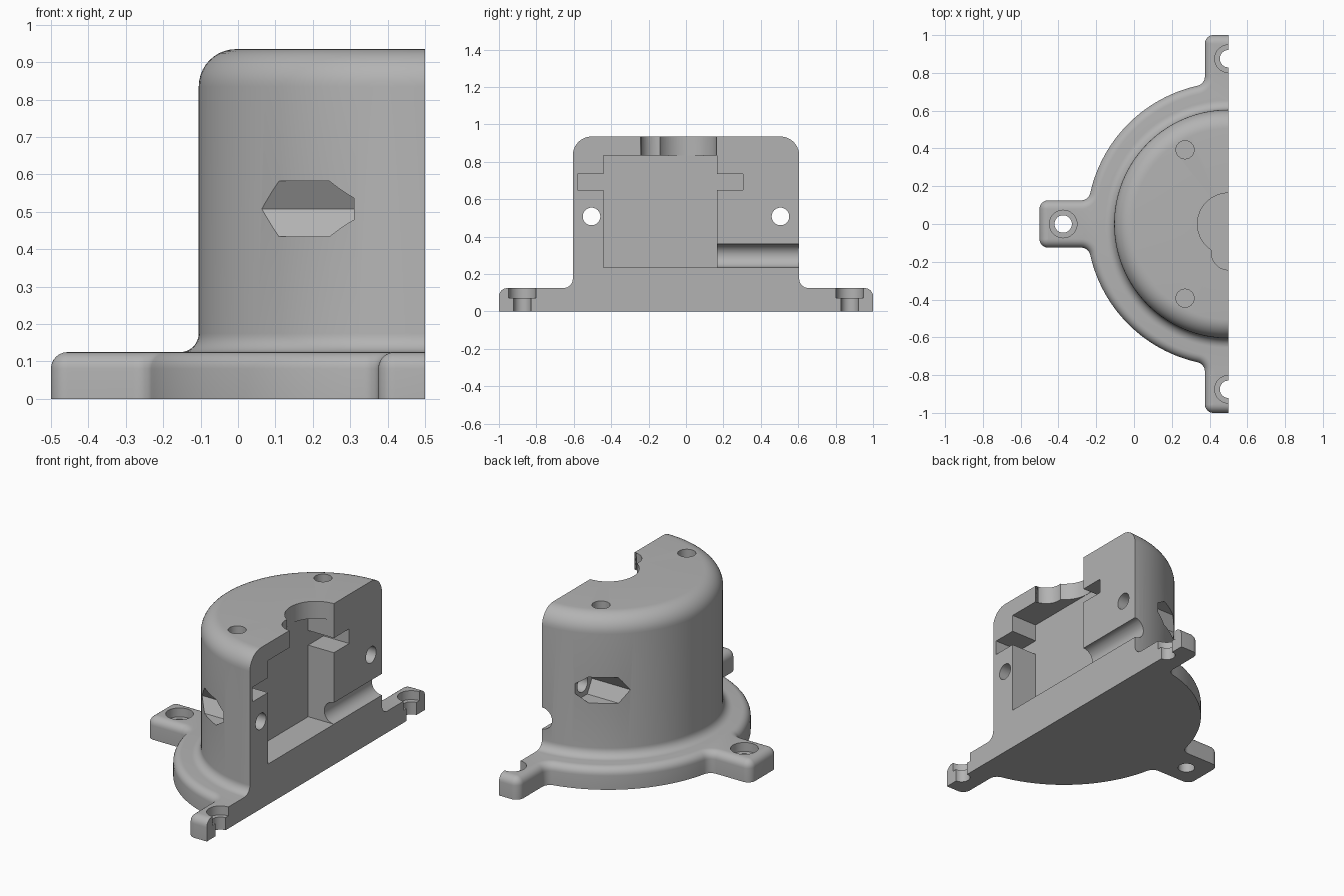
import bpy, bmesh
from math import pi, sin, cos, sqrt, atan2, radians
from mathutils import Matrix, Vector

if "Cube" in bpy.data.objects:
    bpy.data.objects.remove(bpy.data.objects["Cube"], do_unlink=True)

grey = bpy.data.materials.new("plain grey")
grey.use_nodes = True
grey.diffuse_color = (0.45, 0.45, 0.45, 1)
grey.node_tree.nodes["Principled BSDF"].inputs["Base Color"].default_value = (0.45, 0.45, 0.45, 1)

AXIS_X = 0.5          # housing axis, lying in the flat split face
BODY_R, BODY_H = 0.605, 0.935
FLANGE_R, FLANGE_H = 0.75, 0.125
TAB_HALF, TAB_CORNER, FILLET, ROUND = 0.125, 0.045, 0.05, 0.045


def finish(name, bm):
    bmesh.ops.recalc_face_normals(bm, faces=bm.faces)
    mesh = bpy.data.meshes.new(name)
    bm.to_mesh(mesh)
    bm.free()
    mesh.materials.append(grey)
    obj = bpy.data.objects.new(name, mesh)
    bpy.context.collection.objects.link(obj)
    return obj


def boolean(target, tool, operation="DIFFERENCE"):
    mod = target.modifiers.new("cut", "BOOLEAN")
    mod.operation, mod.solver, mod.object = operation, "EXACT", tool
    bpy.context.view_layer.objects.active = target
    bpy.ops.object.modifier_apply(modifier=mod.name)
    bpy.data.objects.remove(tool, do_unlink=True)


def box(name, low, high):
    low, high = Vector(low), Vector(high)
    bm = bmesh.new()
    size = Matrix.Diagonal((*(high - low), 1))
    bmesh.ops.create_cube(bm, size=1, matrix=Matrix.Translation((low + high) / 2) @ size)
    return finish(name, bm)


def rod(name, start, end, radius, sides=40):
    start, end = Vector(start), Vector(end)
    axis = end - start
    turn = axis.to_track_quat("Z", "Y").to_matrix().to_4x4()
    bm = bmesh.new()
    bmesh.ops.create_cone(bm, cap_ends=True, segments=sides, radius1=radius, radius2=radius,
                          depth=axis.length, matrix=Matrix.Translation((start + end) / 2) @ turn)
    return finish(name, bm)


def arc(cx, cy, r, a0, a1, steps, sign=1):
    """Points of an arc paired with their outward normals."""
    out = []
    for i in range(steps + 1):
        a = a0 + (a1 - a0) * i / steps
        d = Vector((cos(a), sin(a)))
        out.append((Vector((cx, cy)) + d * r, d * sign))
    return out


def flange():
    """Round flange with four blended tabs and a rounded top edge."""
    fy = TAB_HALF + FILLET
    fx = sqrt((FLANGE_R + FILLET) ** 2 - fy ** 2)
    a = atan2(fy, fx)
    kx, ky = 1 - TAB_CORNER, TAB_HALF - TAB_CORNER
    quarter = (arc(fx, -fy, FILLET, pi - a, pi / 2, 8, -1)
               + arc(kx, -ky, TAB_CORNER, -pi / 2, 0, 8)
               + arc(kx, ky, TAB_CORNER, 0, pi / 2, 8)
               + arc(fx, fy, FILLET, 1.5 * pi, pi + a, 8, -1)
               + arc(0, 0, FLANGE_R, a, pi / 2 - a, 28)[1:-1])
    outline = []
    for k in range(4):
        turn = Matrix.Rotation(k * pi / 2, 2)
        outline += [(turn @ p, turn @ n) for p, n in quarter]
    # inset and height of each layer, following the rounded edge
    r = ROUND - 0.001
    layers = [(0, 0)] + [(r * (1 - cos(t)), FLANGE_H - r + r * sin(t))
                         for t in (i * pi / 12 for i in range(7))]
    bm = bmesh.new()
    rings = [[bm.verts.new((AXIS_X + (p - n * inset).x, (p - n * inset).y, z))
              for p, n in outline] for inset, z in layers]
    count = len(outline)
    for low, high in zip(rings, rings[1:]):
        for i in range(count):
            j = (i + 1) % count
            bm.faces.new((low[i], low[j], high[j], high[i]))
    bm.faces.new(rings[0])
    bm.faces.new(rings[-1])
    return finish("housing", bm)


def body():
    """Turned dome with a foot fillet and a rounded shoulder."""
    foot, shoulder = 0.05, 0.1
    profile = [(0, 0.05), (BODY_R + foot, 0.05)]
    profile += [(BODY_R + foot - foot * sin(t), FLANGE_H + foot - foot * cos(t))
                for t in (i * pi / 16 for i in range(9))]
    profile += [(BODY_R - shoulder + shoulder * cos(t), BODY_H - shoulder + shoulder * sin(t))
                for t in (i * pi / 20 for i in range(11))]
    profile.append((0, BODY_H))
    bm = bmesh.new()
    verts = [bm.verts.new((AXIS_X + r, 0, z)) for r, z in profile]
    edges = [bm.edges.new(pair) for pair in zip(verts, verts[1:])]
    bmesh.ops.spin(bm, geom=verts + edges, cent=(AXIS_X, 0, 0), axis=(0, 0, 1),
                   angle=2 * pi, steps=128)
    bmesh.ops.remove_doubles(bm, verts=bm.verts, dist=0.0005)
    return finish("body", bm)


housing = flange()
boolean(housing, body(), "UNION")

# Motor cavity, side ear slot and cable channel
DEPTH = 0.165
inner = AXIS_X - DEPTH
boolean(housing, box("cavity", (inner, -0.44, 0.235), (0.8, 0.165, 0.835)))
boolean(housing, box("ear_slot", (inner, -0.58, 0.65), (0.8, 0.305, 0.735)))
boolean(housing, rod("cable_channel", (AXIS_X, 0.1, 0.298), (AXIS_X, 0.9, 0.298), 0.062))

# Shaft opening in the roof, with its smaller side lobe
boolean(housing, rod("shaft_hole", (AXIS_X, 0, 0.8), (AXIS_X, 0, 1), DEPTH - 0.001, 64))
boolean(housing, rod("shaft_lobe", (AXIS_X, -0.153, 0.8), (AXIS_X, -0.153, 1), 0.09))

# Clamp screw holes with hexagonal nut pockets, and blind roof holes
for side in (-1, 1):
    y = side * 0.505
    boolean(housing, rod("clamp_hole", (0.2, y, 0.508), (0.8, y, 0.508), 0.047))
    nut = rod("nut_pocket", (0, 0, -0.3), (0, 0, 0.31), 0.086, 6)
    # lay the prism along x with two corners pointing along y
    nut.data.transform(Matrix(((0, 0, 1, 0), (0, 1, 0, y), (-1, 0, 0, 0.508), (0, 0, 0, 1))))
    boolean(housing, nut)
    boolean(housing, rod("roof_hole", (0.27, side * 0.393, 0.735), (0.27, side * 0.393, 1), 0.048))

# Counterbored mounting holes in the tabs
for x, y in ((AXIS_X - 0.875, 0), (AXIS_X, 0.875), (AXIS_X, -0.875)):
    boolean(housing, rod("mount_hole", (x, y, -0.1), (x, y, 0.3), 0.046))
    boolean(housing, rod("mount_counterbore", (x, y, 0.073), (x, y, 0.3), 0.073))

# Flat split face through the axis
boolean(housing, box("split", (AXIS_X, -2, -1), (3, 2, 2)))

bpy.ops.object.select_all(action="DESELECT")
housing.select_set(True)
bpy.context.view_layer.objects.active = housing
bpy.ops.object.shade_smooth_by_angle(angle=radians(30))
